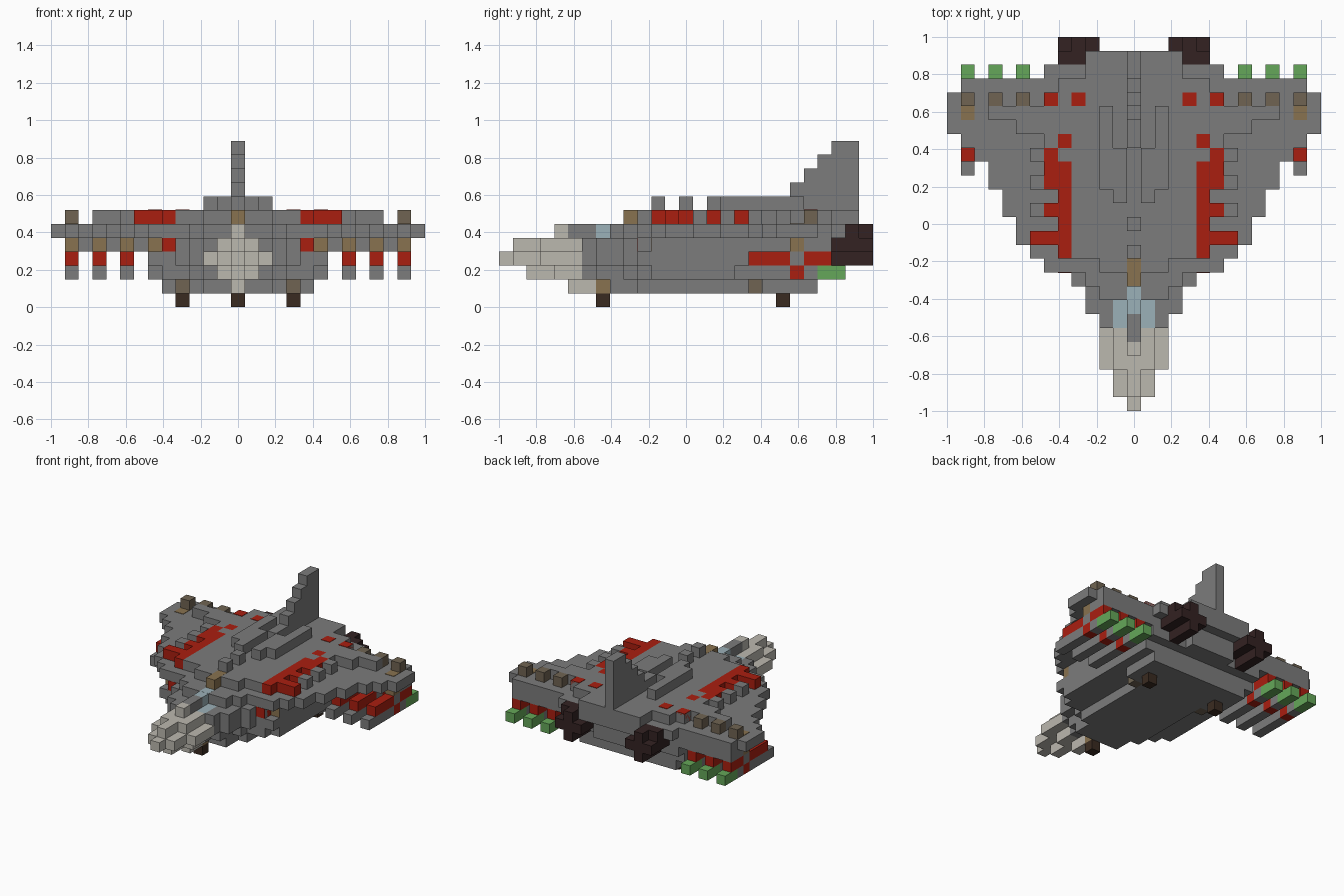
import bpy
import bmesh

start_cube = bpy.data.objects.get("Cube")
if start_cube:
    bpy.data.objects.remove(start_cube, do_unlink=True)

UNIT = 2 / 27  # edge of one building block


def material(name, r, g, b):
    mat = bpy.data.materials.new(name)
    mat.use_nodes = True
    mat.diffuse_color = (r, g, b, 1)
    mat.node_tree.nodes["Principled BSDF"].inputs["Base Color"].default_value = (r, g, b, 1)
    return mat


gray = material("hull_gray", .2, .2, .2)
red = material("accent_red", .4, .013, .005)
beige = material("nose_beige", .5, .48, .43)
tan = material("tan", .25, .17, .08)
brown = material("dull_brown", .16, .127, .085)
blue = material("canopy_blue", .33, .44, .48)
green = material("gun_green", .13, .39, .1)
dark = material("engine_dark", .033, .016, .016)
tyre = material("tyre_brown", .042, .024, .015)


def finish(name, mat, bm):
    bmesh.ops.recalc_face_normals(bm, faces=bm.faces)
    mesh = bpy.data.meshes.new(name)
    bm.to_mesh(mesh)
    bm.free()
    mesh.materials.append(mat)
    bpy.context.collection.objects.link(bpy.data.objects.new(name, mesh))


def add_box(bm, x, y, z):
    """Each range is (first block, last block) inclusive."""
    verts = bmesh.ops.create_cube(bm, size=1)["verts"]
    for v in verts:
        v.co.x = UNIT * (x[0] - .5 if v.co.x < 0 else x[1] + .5)
        v.co.y = UNIT * (y[0] if v.co.y < 0 else y[1] + 1) - 1
        v.co.z = UNIT * (z[0] if v.co.z < 0 else z[1] + 1)


def span(v):
    return v if isinstance(v, tuple) else (v, v)


def blocks(name, mat, *boxes):
    """Blocks away from the centre line are mirrored to the other side."""
    bm = bmesh.new()
    for x, y, z in boxes:
        x, y, z = span(x), span(y), span(z)
        add_box(bm, x, y, z)
        if x[0] > 0:
            add_box(bm, (-x[1], -x[0]), y, z)
    finish(name, mat, bm)


def layer(name, mat, level, first, *runs, thick=1):
    """Stepped symmetric slab: each run is (half width, row after the run)."""
    side = []
    row = first
    for half, end in runs:
        side += [(half + .5, row), (half + .5, end)]
        row = end
    outline = side + [(-x, y) for x, y in reversed(side)]
    bm = bmesh.new()
    face = bm.faces.new([bm.verts.new((x * UNIT, y * UNIT - 1, level * UNIT)) for x, y in outline])
    top = bmesh.ops.extrude_face_region(bm, geom=[face])["geom"]
    bmesh.ops.translate(bm, vec=(0, 0, thick * UNIT),
                        verts=[v for v in top if isinstance(v, bmesh.types.BMVert)])
    finish(name, mat, bm)


# Hull layers from belly to deck
layer("belly", gray, 1, 8, (2, 10), (3, 19), (5, 23))
layer("lower_hull", gray, 2, 6, (1, 7), (2, 9), (3, 10), (5, 11), (6, 23))
layer("middle_hull", gray, 3, 6, (2, 7), (3, 9), (4, 10), (6, 24))
layer("upper_hull", gray, 4, 8, (3, 9), (4, 10), (5, 11), (6, 22), (11, 24))
layer("wing", gray, 5, 8, (2, 9), (3, 10), (6, 11), (7, 12), (8, 14), (9, 16), (10, 18),
      (11, 19), (12, 20), (13, 23), (12, 24), (6, 25), (3, 26))
layer("deck", gray, 6, 10, (2, 11), (4, 20), (8, 21), (10, 22), (6, 23), (5, 24), (3, 26))
blocks("hull_tail", gray, ((-2, 2), 24, (3, 4)))
blocks("cockpit_sides", gray, ((2, 3), 7, 4), (2, 6, 4))

# Nose cone and canopy
layer("nose_middle", beige, 3, 0, (0, 1), (1, 3), (2, 6))
layer("nose_top", beige, 4, 1, (0, 3), (1, 6))
layer("nose_bottom", beige, 2, 2, (0, 4), (1, 6))
blocks("nose_ridge", beige, (0, 4, 5))
blocks("chin", beige, (0, (5, 6), 1))
blocks("cockpit_ridge", gray, (0, (5, 6), 5), (0, 6, 4))
blocks("canopy", blue, (1, (6, 7), 4), (0, 7, (4, 5)), (0, 8, 5.01))
blocks("canopy_rear", tan, (0, (9, 10), 6.01))

# Red trim and gray ribs along the deck edges
blocks("deck_trim", red, (5, (11, 17), 6), (5, 19, 6), (6, 12, 6), (6, 14, 6),
       (6, (16, 18), 6), (7, 12, 6))
blocks("deck_ribs", gray, (5, 18, 6), (7, 14, 6), (7, 16, 6), (7, 18, 6), (6, 19, 6))
blocks("deck_lights", red, (4, 22, 6.04), (6, 22, 6.04))
blocks("edge_lights", red, (5, 9.98, 4))
blocks("edge_mounts", tan, (6, 10.98, 4))

# Raised bars on the deck and the stepped tail fin
blocks("deck_bars", gray, (0, 11, 7), (0, 13, 7), (1, (15, 18), 7), (2, (16, 21), 7))
blocks("tail_fin", gray, (0, (19, 25), 7), *[(0, (13 + z, 25), z) for z in range(8, 12)])

# Wing guns
for number, x in enumerate((8, 10, 12)):
    tag = f"gun_{number + 1}"
    blocks(tag + "_barrel", gray, (x, (17, 20), 2), (x, 22, 2), (x, 21, 3))
    blocks(tag + "_casing", red, (x, (18, 20), 3), (x, (22, 23), 3), (x, 21, 2))
    blocks(tag + "_tail", green, (x, (23, 24), 2))
    blocks(tag + "_mount", tan, (x, 21, 4))
    blocks(tag + "_cap", brown, (x, 22, 6))
blocks("gun_tip_plates", tan, (12, 21, 5.04))
blocks("tip_mount_rear", gray, (12, (22, 23), 4))

# Engines with a plus-shaped section
blocks("engines", dark, ((3, 5), (24, 26), 4), (4, (24, 26), 3), (4, (25, 26), 5),
       (5, 25, 5))

# Landing gear
blocks("front_strut", tan, (0, 7, 1))
blocks("rear_struts", brown, (4, 18, 1))
blocks("wheels", tyre, (0, 7, 0), (4, 20, 0))
